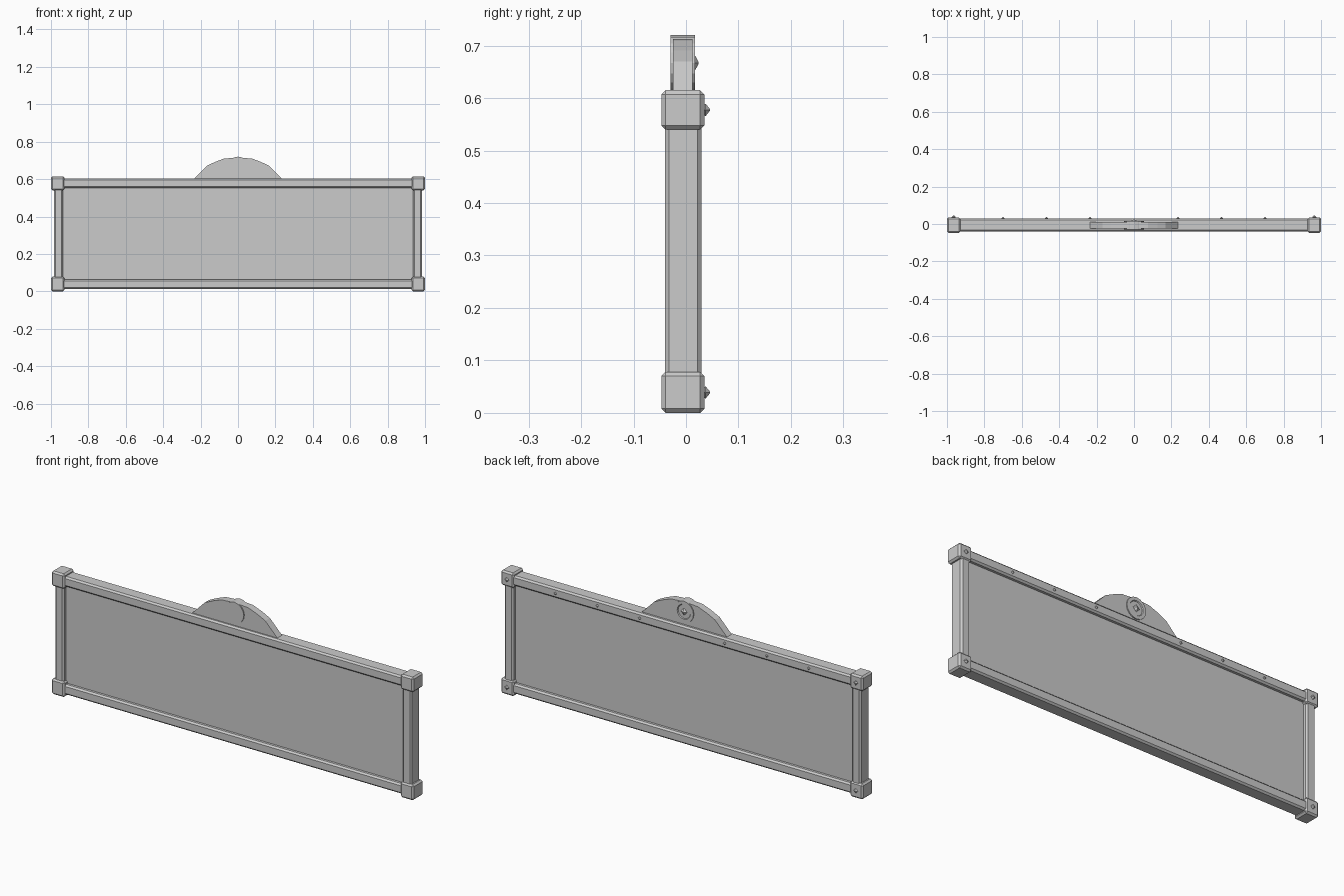
import bpy, bmesh, math
from mathutils import Matrix

cube = bpy.data.objects.get("Cube")
if cube:
    bpy.data.objects.remove(cube, do_unlink=True)

# Single flat grey
grey = bpy.data.materials.new("plain_grey")
grey.use_nodes = True
colour = (0.6, 0.6, 0.6, 1)
grey.diffuse_color = colour
grey.node_tree.nodes["Principled BSDF"].inputs["Base Color"].default_value = colour


def finish(name, bm):
    bmesh.ops.recalc_face_normals(bm, faces=bm.faces)
    mesh = bpy.data.meshes.new(name)
    bm.to_mesh(mesh)
    bm.free()
    mesh.materials.append(grey)
    obj = bpy.data.objects.new(name, mesh)
    bpy.context.collection.objects.link(obj)
    return obj


def box(name, x, y, z, chamfer=0.0, along=None):
    """Box from ranges; chamfer all edges, or only those along one axis."""
    bm = bmesh.new()
    bmesh.ops.create_cube(bm, size=1)
    for v in bm.verts:
        for i, (lo, hi) in enumerate((x, y, z)):
            v.co[i] = hi if v.co[i] > 0 else lo
    if chamfer:
        edges = [e for e in bm.edges if along is None
                 or abs(e.verts[0].co[along] - e.verts[1].co[along]) > 0.001]
        bmesh.ops.bevel(bm, geom=edges, offset=chamfer, segments=1, affect='EDGES')
    return finish(name, bm)


def lathe(name, x, z, profile, sides):
    """Revolve (radius, y) points about a front-to-back axis."""
    bm = bmesh.new()
    rings = []
    for r, y in profile:
        rings.append([bm.verts.new((x + r * math.cos(a), y, z + r * math.sin(a)))
                      for a in (math.tau * i / sides for i in range(sides))])
    for a, b in zip(rings, rings[1:]):
        for i in range(sides):
            j = (i + 1) % sides
            bm.faces.new((a[i], a[j], b[j], b[i]))
    bm.faces.new(rings[0])
    bm.faces.new(rings[-1])
    return finish(name, bm)


def screw(name, x, z, y, r, height):
    lathe(name, x, z, [(r * 0.5, y - 0.004), (r, y + height * 0.2),
                       (r * 0.1, y + height)], 4)


# Recessed sign panel
box("panel", (-0.95, 0.95), (-0.02, 0.01), (0.04, 0.57))

# Frame rails and posts
depth = (-0.04, 0.03)
box("top_rail", (-0.95, 0.95), depth, (0.552, 0.602), 0.008, 0)
box("bottom_rail", (-0.95, 0.95), depth, (0.013, 0.063), 0.008, 0)
for side, s in (("left", 1), ("right", -1)):
    box(side + "_post", sorted((s * 0.935, s * 0.985)), depth, (0.05, 0.57), 0.008, 2)
    # Corner caps with their back screws
    for level, lo, hi in (("bottom", 0.0, 0.078), ("top", 0.54, 0.615)):
        box(f"{level}_{side}_corner", sorted((s * 0.928, s)), (-0.047, 0.035),
            (lo, hi), 0.008)
        screw(f"{level}_{side}_corner_screw", s * 0.964, (lo + hi) / 2, 0.035, 0.012, 0.011)
    # Small screws along the back of the top rail
    for i, x in enumerate((0.235, 0.468, 0.70)):
        screw(f"{side}_rail_screw_{i + 1}", s * x, 0.577, 0.03, 0.008, 0.007)

# Arched crest
half = [(0.235, 0.59), (0.235, 0.602), (0.215, 0.622), (0.168, 0.67),
        (0.125, 0.691), (0.075, 0.71), (0.03, 0.713)]
outline = half + [(-x, z) for x, z in reversed(half)]
bm = bmesh.new()
face = bm.faces.new([bm.verts.new((x, -0.025, z)) for x, z in outline])
extruded = bmesh.ops.extrude_face_region(bm, geom=[face])
bmesh.ops.translate(bm, vec=(0, 0.037, 0),
                    verts=[v for v in extruded["geom"] if isinstance(v, bmesh.types.BMVert)])
finish("crest", bm)

# Round boss through the crest, rimmed at the back, with its screw
lathe("crest_boss", 0, 0.667, [(0.053, -0.03), (0.053, 0.017), (0.037, 0.017),
                               (0.034, 0.013)], 16)
screw("crest_boss_screw", 0, 0.667, 0.013, 0.018, 0.011)
